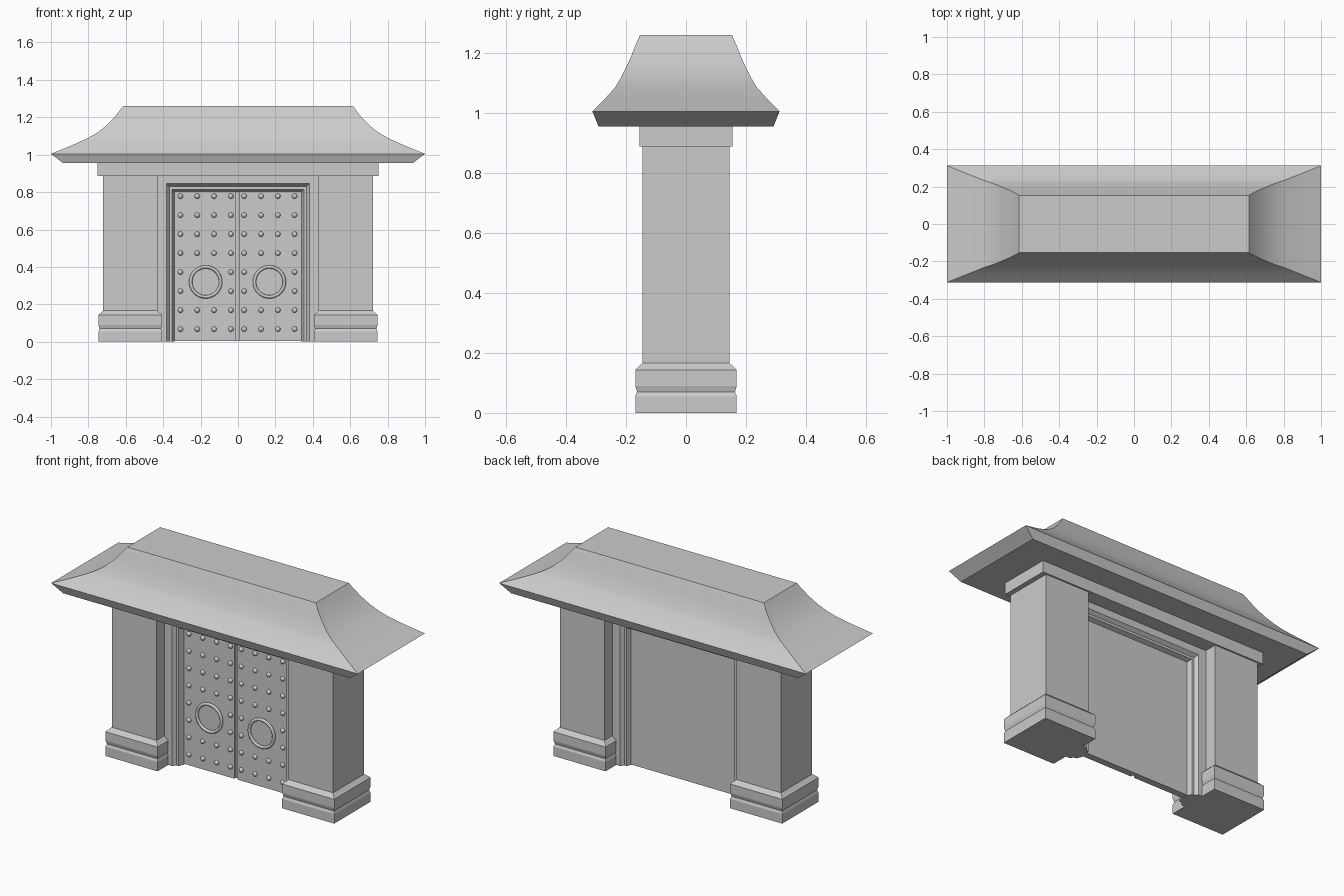
import bpy, bmesh, math

if "Cube" in bpy.data.objects:
    bpy.data.objects.remove(bpy.data.objects["Cube"])


def finish(bm, name, smooth=False):
    bmesh.ops.recalc_face_normals(bm, faces=bm.faces)
    me = bpy.data.meshes.new(name)
    bm.to_mesh(me)
    bm.free()
    ob = bpy.data.objects.new(name, me)
    bpy.context.collection.objects.link(ob)
    if smooth:
        bpy.ops.object.select_all(action='DESELECT')
        ob.select_set(True)
        bpy.context.view_layer.objects.active = ob
        bpy.ops.object.shade_smooth_by_angle(angle=math.radians(25))
    return ob


def loft(name, rings, cx=0.0, cy=0.0, smooth=False):
    """Stack of rectangles (half x, half y, z) joined into a closed solid."""
    bm = bmesh.new()
    loops = [[bm.verts.new((cx + sx * hx, cy + sy * hy, z))
              for sx, sy in ((-1, -1), (1, -1), (1, 1), (-1, 1))]
             for hx, hy, z in rings]
    for a, b in zip(loops, loops[1:]):
        for i in range(4):
            j = (i + 1) % 4
            bm.faces.new((a[i], a[j], b[j], b[i]))
    bm.faces.new(loops[0])
    bm.faces.new(loops[-1])
    return finish(bm, name, smooth)


def box(name, x0, x1, y0, y1, z0, z1):
    hx, hy = (x1 - x0) / 2, (y1 - y0) / 2
    return loft(name, [(hx, hy, z0), (hx, hy, z1)], (x0 + x1) / 2, (y0 + y1) / 2)


# Flared hip roof with undercut eave
loft("roof", [(0.935, 0.292, 0.955), (1.0, 0.312, 1.005), (0.9, 0.272, 1.045),
              (0.81, 0.236, 1.085), (0.765, 0.221, 1.11), (0.725, 0.206, 1.138),
              (0.695, 0.193, 1.165), (0.667, 0.181, 1.193),
              (0.64, 0.168, 1.226), (0.615, 0.153, 1.26)], smooth=True)

# Beam under the roof
box("beam", -0.75, 0.75, -0.155, 0.155, 0.887, 0.957)

# Pillars with moulded bases
base_profile = [(0, 0), (0, 0.055), (0.006, 0.07), (0, 0.09), (0, 0.143), (0.024, 0.166)]
for side, s in (("left", -1), ("right", 1)):
    cx = s * 0.576
    box(side + "_pillar", cx - 0.145, cx + 0.145, -0.145, 0.145, 0.15, 0.89)
    loft(side + "_pillar_base", [(0.17 - i, 0.169 - i, z) for i, z in base_profile], cx)

# Door surround: stepped section swept up, across and down
section = [(0.44, -0.07), (0.382, -0.07), (0.366, -0.05), (0.352, -0.05), (0.34, -0.02)]
section += [(d, -y) for d, y in reversed(section)]
bm = bmesh.new()
path = []
for sx, top in ((-1, 0), (-1, 1), (1, 1), (1, 0)):
    path.append([bm.verts.new((sx * d, y, top * (0.463 + d))) for d, y in section])
n = len(section)
for a, b in zip(path, path[1:]):
    for i in range(n):
        j = (i + 1) % n
        bm.faces.new((a[i], a[j], b[j], b[i]))
bm.faces.new(path[0])
bm.faces.new(path[-1])
finish(bm, "door_surround")

# Door: back panel and two front leaves with a centre gap
box("door_back_panel", -0.36, 0.36, 0.0, 0.025, 0.003, 0.83)
box("left_door_leaf", -0.36, -0.013, -0.015, 0.001, 0.003, 0.83)
box("right_door_leaf", 0.008, 0.36, -0.015, 0.001, 0.003, 0.83)

# Studs and pull rings
for side, cx in (("left", -0.173), ("right", 0.168)):
    bm = bmesh.new()
    for row in range(8):
        for col in range(4):
            if row in (2, 3) and col in (1, 2):
                continue
            res = bmesh.ops.create_uvsphere(bm, u_segments=12, v_segments=8, radius=0.014)
            bmesh.ops.translate(bm, verts=res["verts"],
                                vec=(cx + (col - 1.5) * 0.09, -0.015, 0.067 + row * 0.1016))
    bmesh.ops.bisect_plane(bm, geom=bm.verts[:] + bm.edges[:] + bm.faces[:],
                           plane_co=(0, -0.012, 0), plane_no=(0, 1, 0), clear_outer=True)
    finish(bm, side + "_door_studs", True)
    bpy.ops.mesh.primitive_torus_add(major_radius=0.08, minor_radius=0.009,
                                     major_segments=40, minor_segments=8,
                                     location=(cx, -0.02, 0.32),
                                     rotation=(math.pi / 2, 0, 0))
    bpy.context.object.name = side + "_pull_ring"
    bpy.ops.object.shade_smooth_by_angle(angle=math.radians(50))
